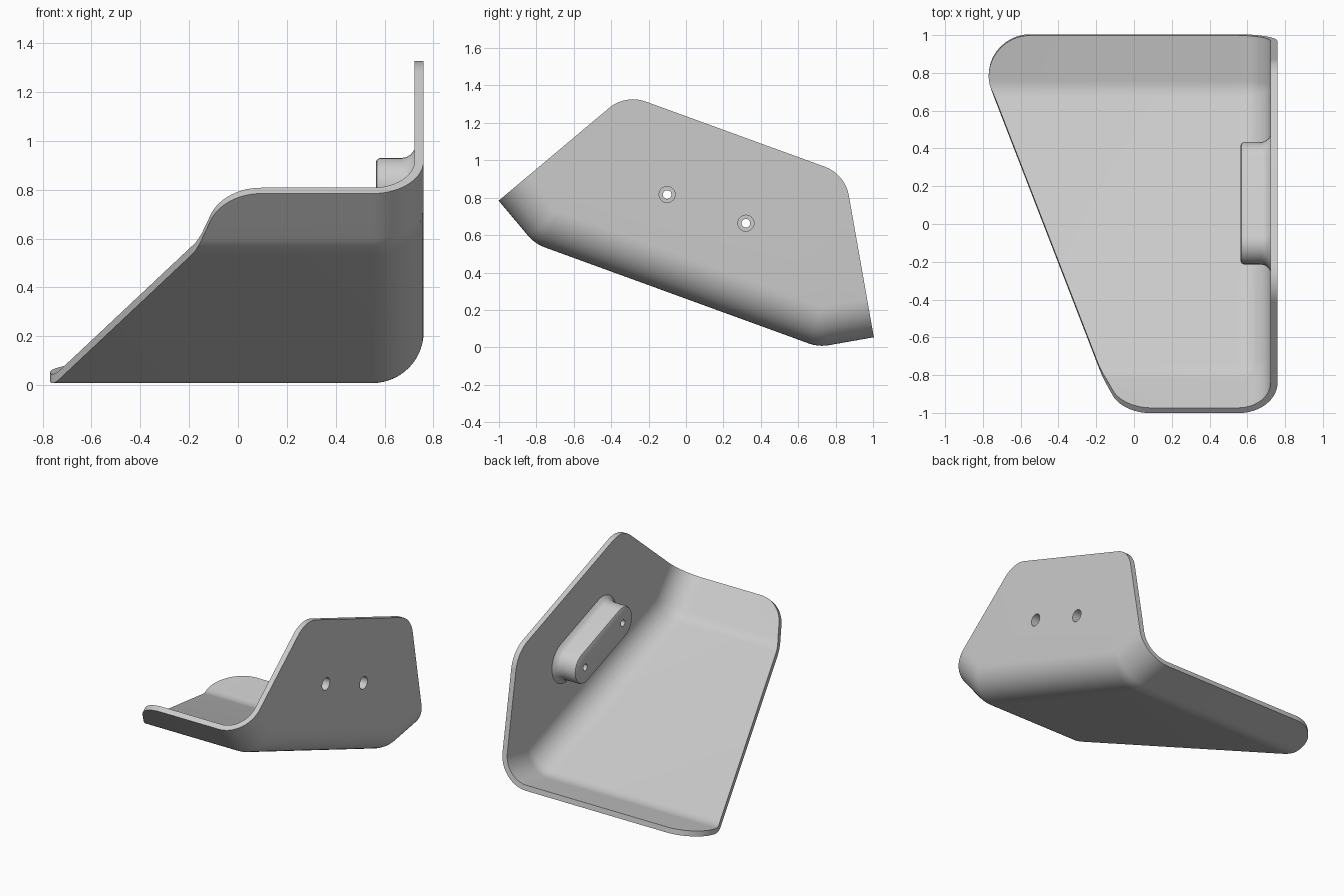
import bpy, bmesh
from math import sin, cos, tan, pi, radians
from mathutils import Vector

cube = bpy.data.objects.get("Cube")
if cube:
    bpy.data.objects.remove(cube, do_unlink=True)

grey = bpy.data.materials.new("light_grey")
grey.use_nodes = True
grey.diffuse_color = (0.6, 0.6, 0.6, 1)
grey.node_tree.nodes["Principled BSDF"].inputs["Base Color"].default_value = (0.6, 0.6, 0.6, 1)

TILT = radians(20)      # slope of the floor toward the back
BEND = radians(30)      # upward bend of both end flaps
R = 0.21                # outer bend radius
FLAT = 0.751            # half length of the flat floor
FLAP = 0.244            # straight length of a flap
ARC = R * BEND
END = FLAT + ARC + FLAP
WALL_X = 0.76
WALL_H = 0.917
THICK = 0.037


def place(x, s, n):
    """Tray coordinates (across, along, up) to the tilted pose."""
    return Vector((x, -0.05 + s * cos(TILT) + n * sin(TILT),
                   0.278 - s * sin(TILT) + n * cos(TILT)))


def bend(s):
    """Position and inward normal of the bent sheet at unfolded length s."""
    q, side = abs(s), 1 if s > 0 else -1
    a = min(max(q - FLAT, 0) / R, BEND)
    rest = max(q - FLAT - ARC, 0)
    pos = Vector((side * (min(q, FLAT) + R * sin(a) + rest * cos(a)),
                  R * (1 - cos(a)) + rest * sin(a)))
    return pos, Vector((-side * sin(a), cos(a)))


def fillet(a, p, b, r, steps=16):
    """Round the corner p between a and b."""
    u, v = (a - p).normalized(), (b - p).normalized()
    half = u.angle(v) / 2
    c = p + (u + v).normalized() * (r / sin(half))
    start, end = p + u * (r / tan(half)) - c, p + v * (r / tan(half)) - c
    return [c + start.lerp(end, i / steps).normalized() * r for i in range(steps + 1)]


def finish(name, bm):
    bmesh.ops.remove_doubles(bm, verts=bm.verts, dist=0.0002)
    mesh = bpy.data.meshes.new(name)
    bm.to_mesh(mesh)
    bm.free()
    mesh.materials.append(grey)
    obj = bpy.data.objects.new(name, mesh)
    bpy.context.collection.objects.link(obj)
    return obj


def loft(name, rings, s, half):
    """Stack of stadium rings (x, radius) running across the wall."""
    bm = bmesh.new()
    rows = []
    for x, r in rings:
        row = []
        for side in (1, -1):
            for i in range(17):
                a = pi * i / 16 - pi / 2
                row.append(bm.verts.new(place(x, s + side * (half + r * cos(a)),
                                              0.489 + side * r * sin(a))))
        rows.append(row)
    for lo, hi in zip(rows, rows[1:]):
        for i in range(len(lo)):
            j = (i + 1) % len(lo)
            bm.faces.new((lo[i], lo[j], hi[j], hi[i]))
    bm.faces.new(rows[0])
    bm.faces.new(rows[-1])
    bmesh.ops.remove_doubles(bm, verts=bm.verts, dist=0.0002)
    bmesh.ops.recalc_face_normals(bm, faces=bm.faces)
    return finish(name, bm)


# Slanted free edge of the floor, in unfolded (length, x) coordinates
def edge_x(s):
    return -0.4615 - s * tan(TILT)


front, back = Vector((-END, edge_x(-END))), Vector((END, edge_x(END)))
inner = WALL_X - R
edge = fillet(Vector((-END, inner)), front, back, 0.22)
edge += fillet(front, back, Vector((END, inner)), 0.22)


def left(s):
    for a, b in zip(edge, edge[1:]):
        if a.x <= s <= b.x and b.x > a.x:
            return a.y + (b.y - a.y) * (s - a.x) / (b.x - a.x)
    return edge[0].y if s < 0 else edge[-1].y


# Bent tray: floor strips, rolled corner, then the flat side wall
stations = [p.x for p in edge]
for i in range(9):
    q = FLAT + ARC * i / 8
    stations += [q, -q]
stations.sort()
stations = [s for i, s in enumerate(stations) if i == 0 or s - stations[i - 1] > 0.0004]

bm = bmesh.new()
rows = []
for s in stations:
    pos, nor = bend(s)
    row = [bm.verts.new(place(left(s), *pos))]
    for i in range(15):
        a = pi / 2 * i / 14
        row.append(bm.verts.new(place(inner + R * sin(a), *(pos + nor * R * (1 - cos(a))))))
    rows.append(row)
for lo, hi in zip(rows, rows[1:]):
    for j in range(len(lo) - 1):
        bm.faces.new((lo[j], hi[j], hi[j + 1], lo[j + 1]))

tip, nor = bend(END)
corner = tip + nor * ((WALL_H - tip.y) / nor.y)
mirrored = Vector((-corner.x, corner.y))
top = fillet(tip, corner, mirrored, 0.2)
top += [Vector((-p.x, p.y)) for p in reversed(top)]
bm.faces.new([r[-1] for r in rows] + [bm.verts.new(place(WALL_X, *p)) for p in top])
tray = finish("bent_tray", bm)
solid = tray.modifiers.new("thickness", 'SOLIDIFY')
solid.thickness = THICK
solid.offset = -1
solid.use_even_offset = True

# Mounting boss with a soft front edge and a flared foot
boss = loft("mounting_boss", [(0.565, 0.098), (0.569, 0.107), (0.58, 0.113), (0.67, 0.113),
                              (0.69, 0.117), (0.707, 0.127), (0.723, 0.148), (0.74, 0.148)],
            -0.008, 0.224)

# Counterbored screw holes through wall and boss
cutters = [loft("hole_cutter", [(0.4, 0.023), (0.66, 0.023), (0.66, 0.043), (0.9, 0.043)],
                -0.008 + side * 0.224, 0) for side in (-1, 1)]
for obj in (tray, boss):
    for cutter in cutters:
        cutter.hide_render = True
        cut = obj.modifiers.new("screw_hole", 'BOOLEAN')
        cut.operation = 'DIFFERENCE'
        cut.solver = 'EXACT'
        cut.object = cutter
    bpy.ops.object.select_all(action='DESELECT')
    obj.select_set(True)
    bpy.context.view_layer.objects.active = obj
    for mod in list(obj.modifiers):
        bpy.ops.object.modifier_apply(modifier=mod.name)
    bpy.ops.object.shade_smooth_by_angle(angle=radians(35))
for cutter in cutters:
    bpy.data.objects.remove(cutter, do_unlink=True)
